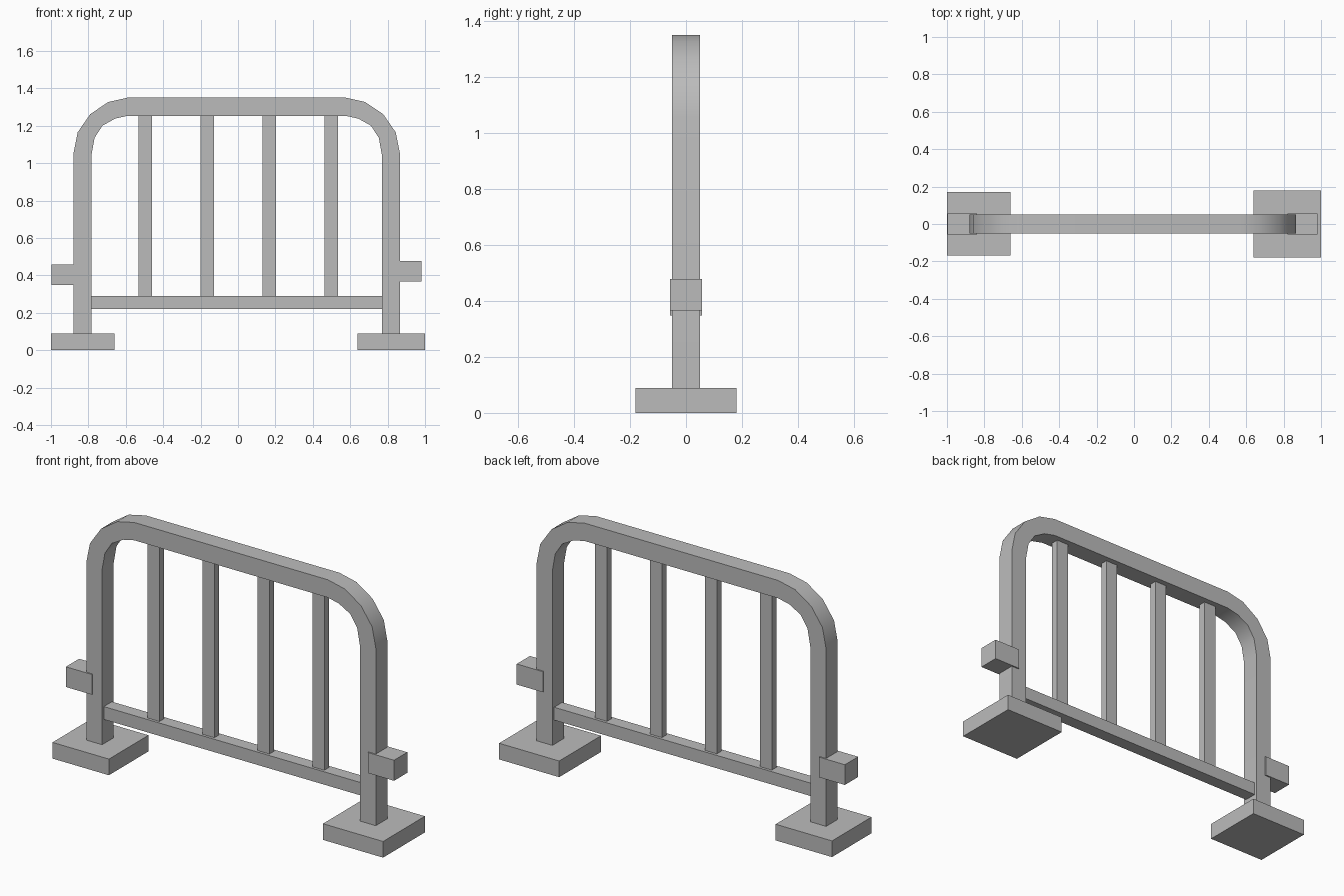
import bpy
import bmesh

cube = bpy.data.objects.get("Cube")
if cube:
    bpy.data.objects.remove(cube, do_unlink=True)

GREY = (0.5, 0.5, 0.5, 1.0)
metal = bpy.data.materials.new("plain grey")
metal.use_nodes = True
metal.diffuse_color = GREY
metal.node_tree.nodes["Principled BSDF"].inputs["Base Color"].default_value = GREY

MID = -0.007  # centre line of the hoop


def finish(name, bm):
    bmesh.ops.recalc_face_normals(bm, faces=bm.faces[:])
    mesh = bpy.data.meshes.new(name)
    bm.to_mesh(mesh)
    bm.free()
    mesh.materials.append(metal)
    obj = bpy.data.objects.new(name, mesh)
    bpy.context.collection.objects.link(obj)
    return obj


def box(name, x, y, z):
    """Box from (min, max) pairs."""
    bm = bmesh.new()
    bmesh.ops.create_cube(bm, size=1)
    for v in bm.verts:
        v.co = [lo + (c + 0.5) * (hi - lo) for c, (lo, hi) in zip(v.co, (x, y, z))]
    return finish(name, bm)


# Bent hoop: matching outer and inner outlines, mirrored and extruded
outer = [(0.872, 0.08), (0.872, 1.055), (0.85, 1.165), (0.783, 1.262), (0.686, 1.327), (0.583, 1.35)]
inner = [(0.777, 0.08), (0.777, 1.04), (0.76, 1.135), (0.718, 1.2), (0.65, 1.238), (0.583, 1.253)]


def both_sides(points):
    return points + [(-x, z) for x, z in reversed(points)]


bm = bmesh.new()
rows = [[bm.verts.new((MID + x, -0.05, z)) for x, z in both_sides(p)] for p in (outer, inner)]
strip = [bm.faces.new((rows[0][i], rows[0][i + 1], rows[1][i + 1], rows[1][i]))
         for i in range(len(rows[0]) - 1)]
result = bmesh.ops.extrude_face_region(bm, geom=strip, use_keep_orig=True)
for v in result["geom"]:
    if isinstance(v, bmesh.types.BMVert):
        v.co.y = 0.05
hoop = finish("hoop_frame", bm)
bpy.ops.object.select_all(action="DESELECT")
hoop.select_set(True)
bpy.context.view_layer.objects.active = hoop
bpy.ops.object.shade_smooth_by_angle(angle=0.6)

# Lower rail and upright bars
box("lower_rail", (-0.79, 0.775), (-0.035, 0.035), (0.22, 0.29))
for i in range(4):
    x = -0.495 + i * 0.331
    box(f"upright_bar_{i + 1}", (x - 0.036, x + 0.036), (-0.02, 0.02), (0.28, 1.26))

# Feet and side connectors
box("right_foot", (-1, -0.66), (-0.168, 0.172), (0, 0.088))
box("left_foot", (0.638, 1), (-0.18, 0.18), (0, 0.088))
box("right_connector", (-0.997, -0.84), (-0.057, 0.057), (0.348, 0.458))
box("left_connector", (0.822, 0.98), (-0.057, 0.057), (0.366, 0.478))
